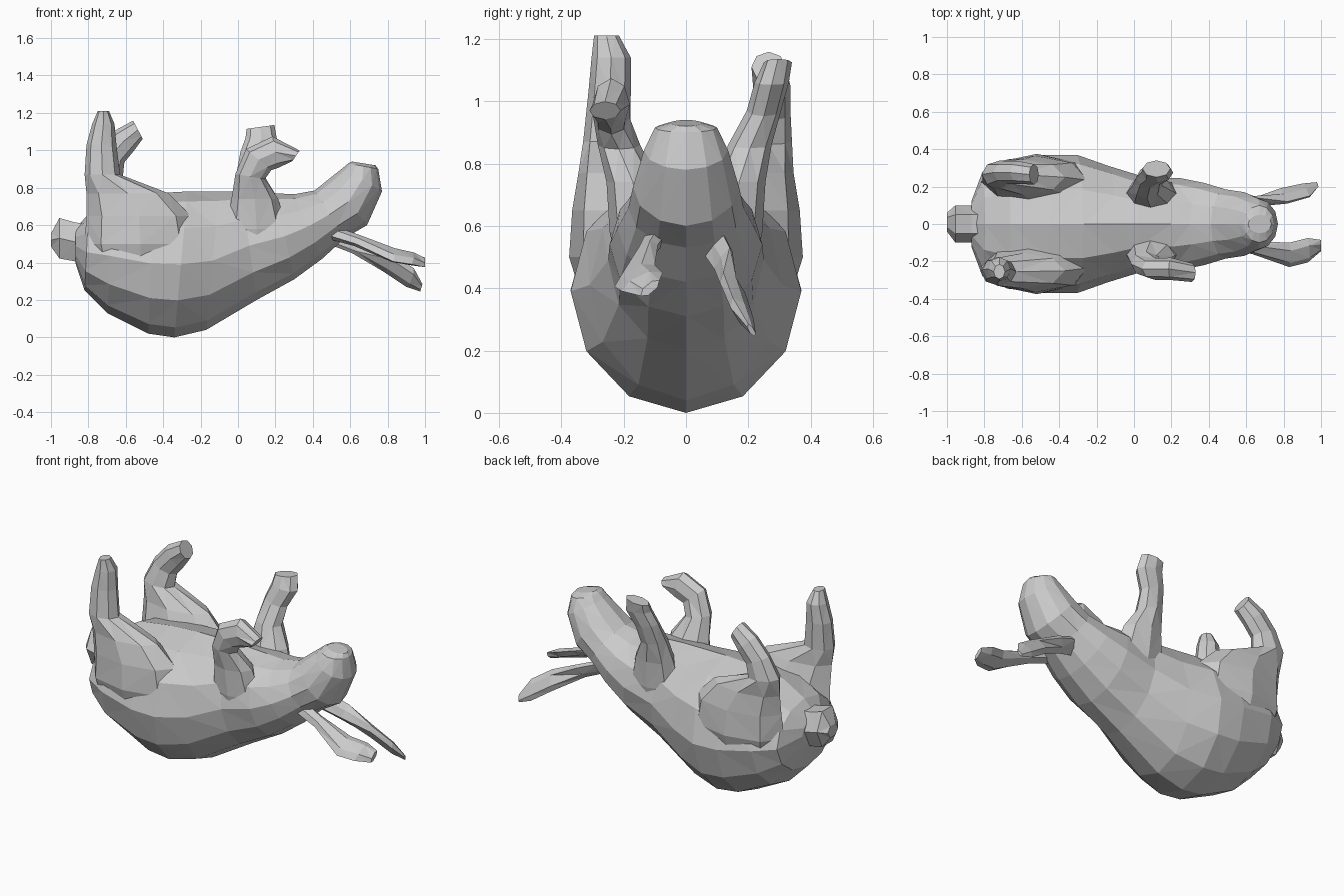
import bpy, bmesh, math
from mathutils import Vector


def loft(name, rings, n=8, power=1.0):
    """Skin a closed tube through rings of (centre, u axis, v axis), flat shaded."""
    bm = bmesh.new()
    loops = []
    for c, u, v in rings:
        loop = []
        for i in range(n):
            a = 2 * math.pi * i / n
            ca = math.copysign(abs(math.cos(a)) ** power, math.cos(a))
            sa = math.copysign(abs(math.sin(a)) ** power, math.sin(a))
            loop.append(bm.verts.new(Vector(c) + Vector(u) * ca + Vector(v) * sa))
        loops.append(loop)
    for a, b in zip(loops, loops[1:]):
        for i in range(n):
            j = (i + 1) % n
            bm.faces.new((a[i], a[j], b[j], b[i]))
    bm.faces.new(loops[0][::-1])
    bm.faces.new(loops[-1])
    bmesh.ops.triangulate(bm, faces=bm.faces[:], quad_method='SHORT_EDGE')
    bmesh.ops.recalc_face_normals(bm, faces=bm.faces[:])
    mesh = bpy.data.meshes.new(name)
    bm.to_mesh(mesh)
    bm.free()
    obj = bpy.data.objects.new(name, mesh)
    bpy.context.collection.objects.link(obj)
    return obj


def limb(name, points, n=8):
    """Leg through points of (x, y, z, radius x, radius y, tilt toward +x)."""
    rings = []
    for x, y, z, rx, ry, tilt in points:
        t = math.radians(tilt)
        rings.append(((x, y, z), (rx * math.cos(t), 0, -rx * math.sin(t)), (0, ry, 0)))
    return loft(name, rings, n)


# Torso, neck and head: back point (x, z), belly point (x, z), half width
body = [
    (-.87, .40, -.87, .58, .12),
    (-.82, .25, -.80, .66, .28),
    (-.70, .13, -.66, .74, .345),
    (-.48, .02, -.45, .77, .37),
    (-.34, .00, -.27, .78, .37),
    (-.17, .04, -.10, .78, .31),
    (.10, .20, .02, .78, .25),
    (.30, .31, .20, .77, .245),
    (.45, .42, .30, .765, .22),
    (.57, .53, .41, .785, .185),
    (.69, .60, .49, .85, .17),
    (.77, .78, .56, .905, .135),
    (.75, .90, .59, .93, .10),
    (.735, .92, .61, .94, .05),
]
loft("body_and_head",
     [(((bx + tx) / 2, 0, (bz + tz) / 2), (0, w, 0), ((tx - bx) / 2, 0, (tz - bz) / 2))
      for bx, bz, tx, tz, w in body], 12, 1.02)

# Hind legs share the thigh, the feet differ
def thigh(s):
    return [(-.52, s * .18, .26, .24, .12, 0), (-.52, s * .22, .50, .30, .155, 0),
            (-.53, s * .235, .65, .28, .13, 0), (-.59, s * .25, .77, .22, .095, 0)]

limb("hind_leg_right", thigh(-1) + [
    (-.725, -.255, .87, .095, .075, 0), (-.73, -.245, 1.03, .08, .068, 0),
    (-.72, -.24, 1.14, .06, .063, 0), (-.72, -.255, 1.21, .03, .04, 0)])
limb("hind_leg_left", thigh(1) + [
    (-.715, .265, .87, .10, .075, 5), (-.68, .275, .97, .08, .06, 25),
    (-.61, .275, 1.05, .075, .06, 45), (-.535, .265, 1.11, .055, .055, 62)])

# Front legs share the shoulder
def shoulder(s):
    return [(.11, s * .12, .42, .15, .09, 0), (.10, s * .15, .58, .16, .095, 0),
            (.09, s * .17, .74, .125, .085, 0)]

limb("front_leg_right", shoulder(-1) + [
    (.065, -.215, .86, .08, .068, 10), (.11, -.24, .95, .088, .058, 40),
    (.20, -.24, .99, .085, .06, 80), (.31, -.26, .97, .035, .05, 125)])
limb("front_leg_left", shoulder(1) + [
    (.07, .205, .86, .08, .07, 8), (.085, .25, .97, .075, .055, 14),
    (.125, .275, 1.06, .085, .055, 5), (.12, .295, 1.125, .075, .045, -8)])

# Ears: flat blades
loft("ear_right", [
    ((.50, -.10, .56), (0, .04, .02), (.01, -.01, .03)),
    ((.63, -.125, .52), (0, .035, .02), (.01, -.01, .025)),
    ((.83, -.165, .44), (0, .065, .035), (.01, -.012, .022)),
    ((.93, -.14, .42), (0, .065, .03), (.01, -.01, .022)),
    ((1.0, -.115, .40), (0, .03, .025), (0, -.01, .012))], 6)
loft("ear_left", [
    ((.50, .09, .54), (.02, .025, .04), (-.01, .025, .01)),
    ((.63, .12, .49), (.02, .02, .04), (-.01, .022, .01)),
    ((.80, .15, .40), (.02, -.03, .05), (-.01, .03, .01)),
    ((.92, .18, .32), (.02, -.03, .05), (-.01, .025, .01)),
    ((.98, .21, .265), (.006, -.01, .02), (0, .01, 0))], 6)

# Tail
loft("tail", [
    ((-.78, 0, .51), (0, .10, 0), (0, 0, .11)),
    ((-.87, 0, .51), (0, .10, 0), (0, 0, .12)),
    ((-.955, 0, .53), (0, .10, 0), (0, 0, .125)),
    ((-1.0, 0.01, .52), (0, .05, 0), (0, 0, .04))], 6)
